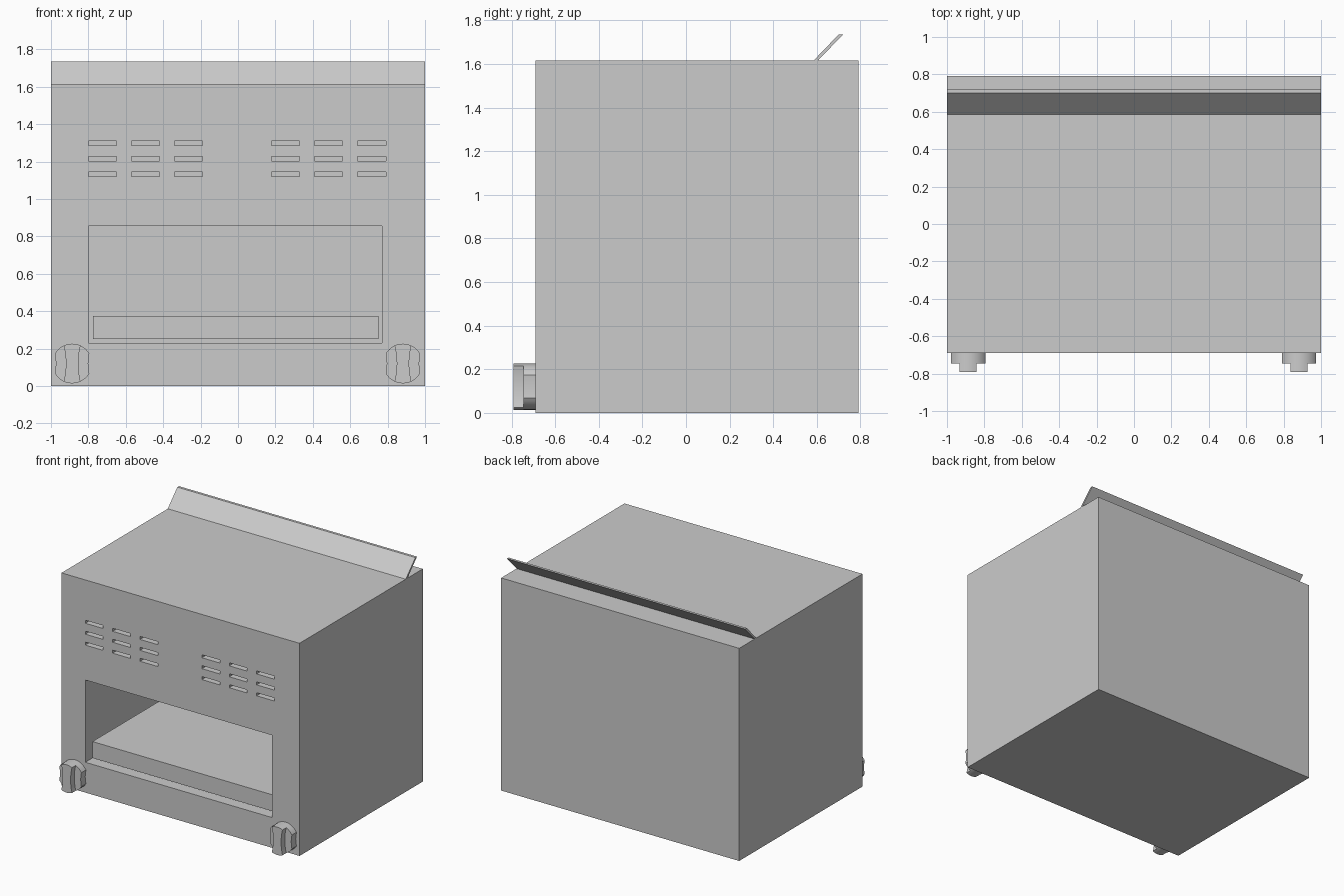
import bpy, bmesh, math

if "Cube" in bpy.data.objects:
    bpy.data.objects.remove(bpy.data.objects["Cube"])


def make_object(name, bm):
    bmesh.ops.recalc_face_normals(bm, faces=bm.faces[:])
    mesh = bpy.data.meshes.new(name)
    bm.to_mesh(mesh)
    bm.free()
    obj = bpy.data.objects.new(name, mesh)
    bpy.context.collection.objects.link(obj)
    return obj


def add_box(bm, lo, hi):
    verts = bmesh.ops.create_cube(bm, size=1)["verts"]
    for v in verts:
        v.co = [a + (c + 0.5) * (b - a) for a, b, c in zip(lo, hi, v.co)]


def box(name, lo, hi):
    bm = bmesh.new()
    add_box(bm, lo, hi)
    return make_object(name, bm)


def prism(name, points, direction):
    bm = bmesh.new()
    face = bm.faces.new([bm.verts.new(p) for p in points])
    geom = bmesh.ops.extrude_face_region(bm, geom=[face])["geom"]
    moved = [g for g in geom if isinstance(g, bmesh.types.BMVert)]
    bmesh.ops.translate(bm, verts=moved, vec=direction)
    return make_object(name, bm)


FRONT = -0.69

# Housing
body = box("housing", (-1, FRONT, 0), (1, 0.79, 1.615))

# Oven cavity and vent slots cut into the front
bm = bmesh.new()
add_box(bm, (-0.8, FRONT - 0.1, 0.23), (0.77, 0.74, 0.855))
for start in (-0.8, 0.18):
    for col in range(3):
        for row in range(3):
            x = start + col * 0.23
            z = 1.12 + row * 0.083
            add_box(bm, (x, FRONT - 0.1, z), (x + 0.15, FRONT + 0.05, z + 0.023))
cutter = make_object("front_cutter", bm)
cutter.hide_render = True
mod = body.modifiers.new("openings", "BOOLEAN")
mod.operation = "DIFFERENCE"
mod.solver = "EXACT"
mod.object = cutter
bpy.context.view_layer.objects.active = body
bpy.ops.object.modifier_apply(modifier=mod.name)
bpy.data.objects.remove(cutter)

# Tray inside the cavity
box("tray", (-0.775, FRONT + 0.05, 0.25), (0.75, 0.74, 0.375))

# Slanted splash guard on the top
guard = [(0.58, 1.61), (0.60, 1.61), (0.72, 1.735), (0.70, 1.735)]
prism("splash_guard", [(-1, y, z) for y, z in guard], (2, 0, 0))

# Control knobs: side-clipped disc with a waisted grip
R, CLIP, GRIP = 0.106, 0.092, 0.045


def arc(half_angle, centre, n):
    return [(R * math.cos(centre + half_angle * (2 * i / n - 1)),
             R * math.sin(centre + half_angle * (2 * i / n - 1)))
            for i in range(n + 1)]


def knob(side, cx, cz=0.12):
    disc, grip = [], []
    for s in (1, -1):
        disc += arc(math.asin(CLIP / R), s * math.pi / 2, 14)
        disc.append((-s * (CLIP - 0.006), 0))
        grip += arc(math.asin(GRIP / R), s * math.pi / 2, 6)
        end = R * math.cos(math.asin(GRIP / R))
        for i in range(1, 8):
            t = 1 - i / 4
            grip.append((-s * (0.033 + (GRIP - 0.033) * t * t), s * end * t))
    for name, pts, y0, y1 in (("knob_disc", disc, FRONT, -0.745),
                              ("knob_grip", grip, -0.745, -0.79)):
        obj = prism(side + "_" + name, [(cx + x, y0, cz + z) for x, z in pts],
                    (0, y1 - y0, 0))
        bpy.ops.object.select_all(action="DESELECT")
        obj.select_set(True)
        bpy.context.view_layer.objects.active = obj
        bpy.ops.object.shade_smooth_by_angle(angle=math.radians(30))


knob("left", -0.887)
knob("right", 0.882)
